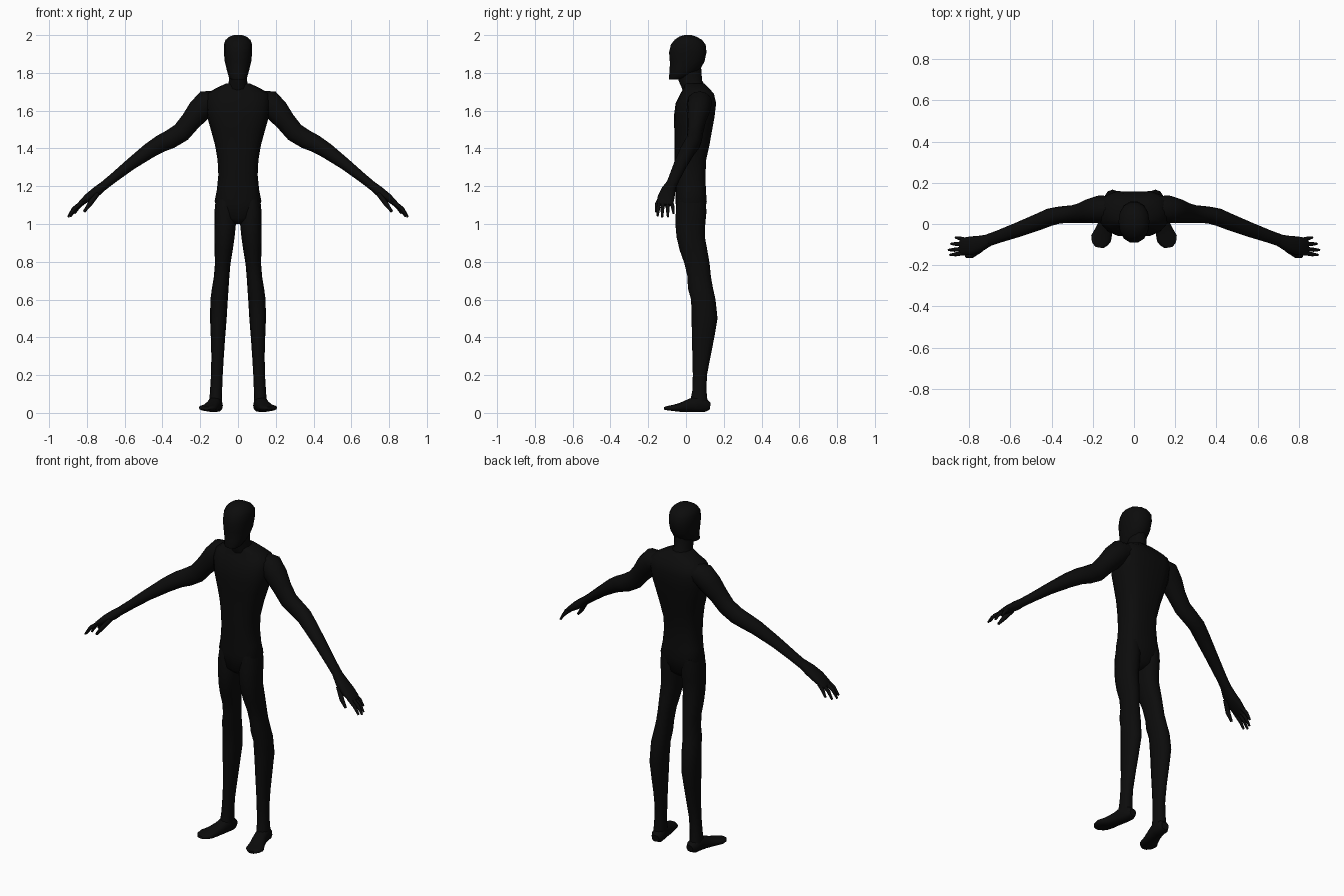
import bpy, bmesh, math
from mathutils import Vector

black = bpy.data.materials.new("matte black")
black.diffuse_color = (0.0035, 0.0035, 0.0035, 1)


def loft(name, rings, ref, flat=None, sides=12, power=2.0, mirror=False, groove=0.0):
    """Skin rings of (centre, half width along ref, half width across)."""
    bm = bmesh.new()
    loops = []
    pts = [Vector(r[0]) for r in rings]
    for i, (c, a, b) in enumerate(rings):
        t = Vector(flat) if flat else pts[min(i + 1, len(pts) - 1)] - pts[max(i - 1, 0)]
        t.normalize()
        u = Vector(ref)
        u = (u - t * u.dot(t)).normalized()
        v = t.cross(u)
        loop = []
        for k in range(sides):
            an = 2 * math.pi * k / sides
            ca, sa = math.cos(an), math.sin(an)
            x = math.copysign(abs(ca) ** (2 / power), ca)
            y = math.copysign(abs(sa) ** (2 / power), sa)
            if groove and sa > 0.99:      # hollow along the spine
                y -= groove
            loop.append(bm.verts.new(pts[i] + u * a * x + v * b * y))
        loops.append(loop)
    for p, q in zip(loops, loops[1:]):
        for k in range(sides):
            j = (k + 1) % sides
            bm.faces.new((p[k], p[j], q[j], q[k]))
    bm.faces.new(loops[0][::-1])
    bm.faces.new(loops[-1])
    bmesh.ops.recalc_face_normals(bm, faces=bm.faces)
    me = bpy.data.meshes.new(name)
    bm.to_mesh(me)
    bm.free()
    me.materials.append(black)
    me.shade_smooth()
    me.set_sharp_from_angle(angle=math.radians(50))
    ob = bpy.data.objects.new(name, me)
    bpy.context.collection.objects.link(ob)
    if mirror:
        ob.modifiers.new("mirror", 'MIRROR').use_mirror_merge = False
    return ob


def column(name, rows, **kw):
    """Upright loft from rows of (z, x centre, half width, y front, y back)."""
    rings = [((x, (f + k) / 2, z), w, (k - f) / 2) for z, x, w, f, k in rows]
    return loft(name, rings, (1, 0, 0), flat=(0, 0, 1), **kw)


# Trunk from crotch to collar
column("torso", [
    (1.00, 0, .015, -.02, .06), (1.03, 0, .085, -.05, .095),
    (1.12, 0, .124, -.055, .115), (1.18, 0, .112, -.055, .11),
    (1.26, 0, .104, -.058, .108), (1.34, 0, .108, -.06, .112),
    (1.42, 0, .122, -.06, .13), (1.50, 0, .144, -.062, .145),
    (1.57, 0, .164, -.064, .158), (1.64, 0, .172, -.055, .166),
    (1.69, 0, .165, -.03, .153), (1.72, 0, .115, -.012, .125),
    (1.745, 0, .06, -.01, .10)], sides=16, power=2.6, groove=.08)

# Neck
column("neck", [(1.68, 0, .075, -.01, .125), (1.72, 0, .056, -.022, .108),
                (1.76, 0, .048, -.04, .085), (1.83, 0, .048, -.045, .08)])

# Head, with a flat face and chin
column("head", [
    (1.766, 0, .036, -.09, -.035), (1.775, 0, .048, -.092, .0),
    (1.81, 0, .058, -.088, .072), (1.86, 0, .07, -.088, .10),
    (1.91, 0, .075, -.092, .111), (1.95, 0, .075, -.082, .106),
    (1.975, 0, .066, -.062, .086), (1.992, 0, .045, -.036, .056),
    (2.0, 0, .022, -.01, .03)], sides=14, power=2.2)

# Legs, from hip to ankle
column("leg", [
    (1.13, .068, .05, -.045, .105), (1.06, .068, .057, -.054, .108),
    (1.00, .068, .057, -.056, .102), (.93, .071, .053, -.05, .10),
    (.86, .076, .048, -.033, .113), (.79, .081, .041, -.008, .125),
    (.72, .087, .041, .008, .132), (.66, .094, .044, .01, .143),
    (.60, .10, .046, .027, .156), (.50, .104, .044, .03, .167),
    (.40, .106, .038, .031, .150), (.30, .108, .033, .034, .130),
    (.20, .112, .031, .036, .111), (.12, .116, .032, .034, .108),
    (.05, .119, .034, .02, .115)], mirror=True, power=2.2)

# Feet, from heel to turned-out toes
loft("foot", [
    ((.112, .126, .035), .022, .02), ((.114, .105, .038), .034, .034),
    ((.12, .06, .048), .036, .044), ((.13, .015, .038), .037, .034),
    ((.145, -.03, .029), .042, .024), ((.16, -.07, .026), .05, .016),
    ((.165, -.095, .025), .04, .012), ((.168, -.114, .024), .02, .008)],
    (1, 0, 0), mirror=True, power=2.5)

# Arms, from shoulder to wrist
loft("arm", [
    ((.11, .075, 1.655), .06, .05), ((.165, .073, 1.645), .066, .066),
    ((.205, .065, 1.60), .062, .064), ((.25, .055, 1.545), .05, .054),
    ((.30, .048, 1.485), .043, .052), ((.36, .044, 1.448), .041, .05),
    ((.41, .033, 1.425), .043, .046), ((.47, .008, 1.388), .041, .041),
    ((.57, -.03, 1.315), .036, .031), ((.66, -.062, 1.243), .031, .025),
    ((.72, -.083, 1.195), .03, .023)], (0, 1, 0), mirror=True)

# Palms
loft("hand", [
    ((.70, -.077, 1.212), .028, .022), ((.745, -.095, 1.175), .039, .026),
    ((.79, -.105, 1.143), .045, .022), ((.83, -.11, 1.112), .043, .015),
    ((.842, -.111, 1.10), .036, .010)], (0, 1, 0), mirror=True, power=2.4)

# Fingers and thumb: root, knuckle, tip
digits = {
    "thumb": ((.745, -.125, 1.16), (.785, -.152, 1.105), (.815, -.158, 1.065)),
    "index_finger": ((.82, -.14, 1.117), (.865, -.147, 1.083), (.893, -.15, 1.043)),
    "middle_finger": ((.825, -.12, 1.115), (.872, -.125, 1.08), (.90, -.126, 1.036)),
    "ring_finger": ((.82, -.098, 1.115), (.862, -.097, 1.08), (.888, -.096, 1.038)),
    "little_finger": ((.815, -.078, 1.117), (.845, -.07, 1.09), (.866, -.066, 1.055)),
}
for name, (root, knuckle, tip) in digits.items():
    r = .014 if name == "thumb" else .011
    loft(name, [(root, r, r), (knuckle, r * .9, r * .9), (tip, r * .5, r * .5)],
         (0, 1, 0), sides=8, mirror=True)
